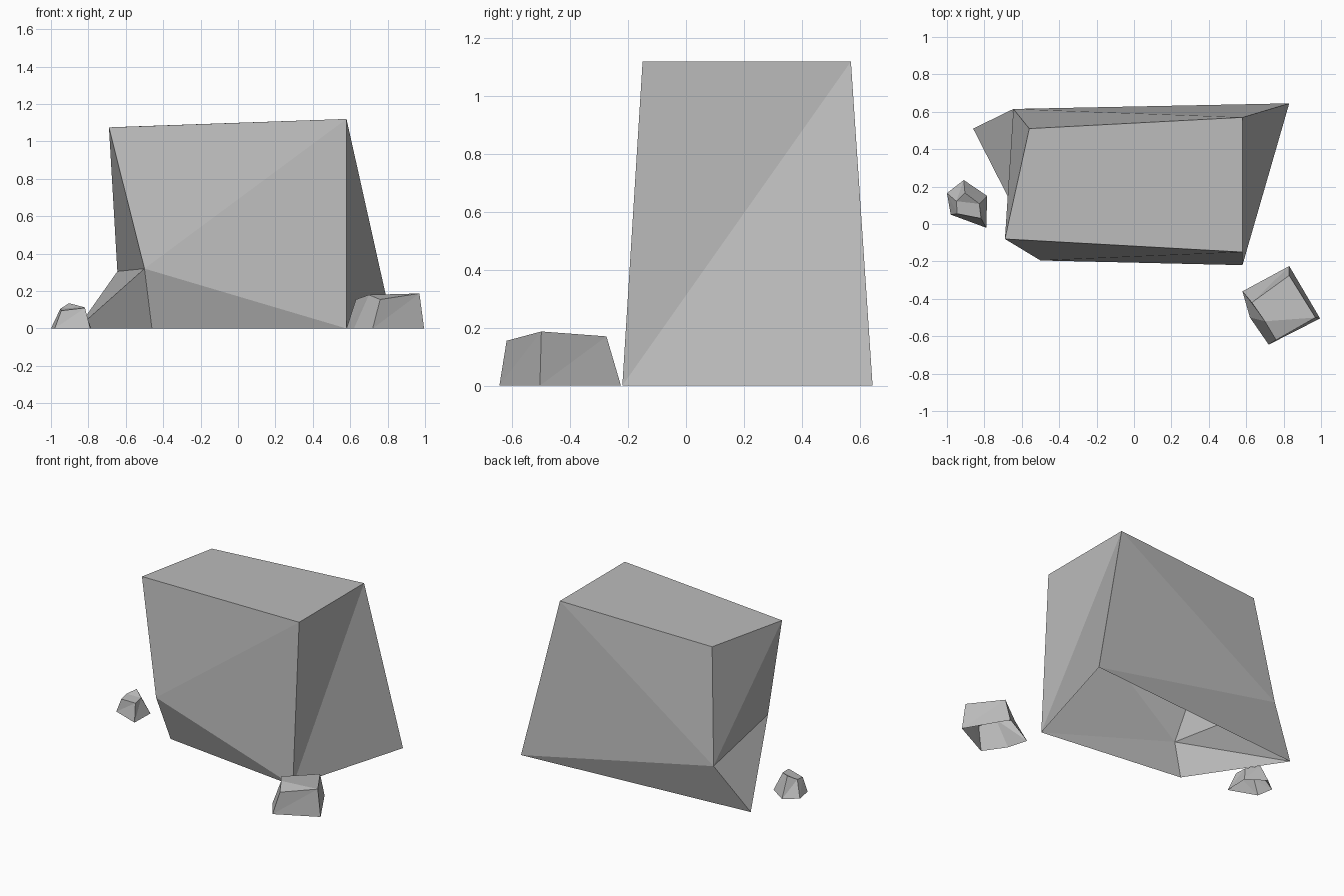
import bpy
import bmesh

cube = bpy.data.objects.get("Cube")
if cube:
    bpy.data.objects.remove(cube, do_unlink=True)

# One plain stone colour
stone = bpy.data.materials.new("stone_grey")
stone.use_nodes = True
grey = (0.5, 0.5, 0.5, 1)
stone.diffuse_color = grey
bsdf = stone.node_tree.nodes["Principled BSDF"]
bsdf.inputs["Base Color"].default_value = grey
bsdf.inputs["Roughness"].default_value = 0.9


def make_rock(name, rings, caps, flipped=()):
    """Skin rings from the ground up, leaving the underside open.
    Shared corners are merged; caps list the top faces by ring index."""
    bm = bmesh.new()
    corners = {}

    def corner(p):
        if p not in corners:
            corners[p] = bm.verts.new(p)
        return corners[p]

    def face(points):
        unique = list(dict.fromkeys(points))
        if len(unique) > 2:
            bm.faces.new([corner(p) for p in unique])

    for level, (low, up) in enumerate(zip(rings, rings[1:])):
        for i in range(len(low)):
            j = (i + 1) % len(low)
            if (level, i) in flipped:
                face((low[i], low[j], up[i]))
                face((low[j], up[j], up[i]))
            else:
                face((low[i], low[j], up[j]))
                face((low[i], up[j], up[i]))
    for cap in caps:
        face([rings[-1][i] for i in cap])

    mesh = bpy.data.meshes.new(name)
    bm.to_mesh(mesh)
    bm.free()
    mesh.materials.append(stone)
    rock = bpy.data.objects.new(name, mesh)
    bpy.context.collection.objects.link(rock)
    return rock


# Large block, undercut on its -x side
front_foot = (0.58, -0.22, 0)
back_foot = (0.83, 0.645, 0)
make_rock("large_boulder", [
    [(-0.46, -0.09, 0), front_foot, back_foot, (-0.86, 0.51, 0)],
    [(-0.5, -0.195, 0.32), front_foot, back_foot, (-0.645, 0.615, 0.305)],
    [(-0.69, -0.08, 1.075), (0.58, -0.15, 1.12),
     (0.58, 0.57, 1.12), (-0.56, 0.51, 1.08)],
], caps=[(0, 1, 2, 3)], flipped={(1, 2)})

# Medium stone in front
make_rock("medium_stone", [
    [(0.72, -0.645, 0), (0.995, -0.505, 0), (0.83, -0.225, 0),
     (0.58, -0.36, 0), (0.62, -0.5, 0)],
    [(0.76, -0.62, 0.155), (0.97, -0.5, 0.187), (0.83, -0.275, 0.17),
     (0.63, -0.42, 0.155), (0.7, -0.52, 0.18)],
], caps=[(0, 1, 4), (1, 2, 3, 4)])

# Small stone beside the block
make_rock("small_stone", [
    [(-0.98, 0.05, 0), (-0.79, -0.02, 0), (-0.785, 0.15, 0),
     (-0.91, 0.235, 0), (-1.0, 0.165, 0)],
    [(-0.945, 0.055, 0.095), (-0.818, 0.03, 0.11), (-0.827, 0.108, 0.115),
     (-0.904, 0.166, 0.135), (-0.95, 0.122, 0.105)],
], caps=[(0, 1, 2, 4), (2, 3, 4)])
